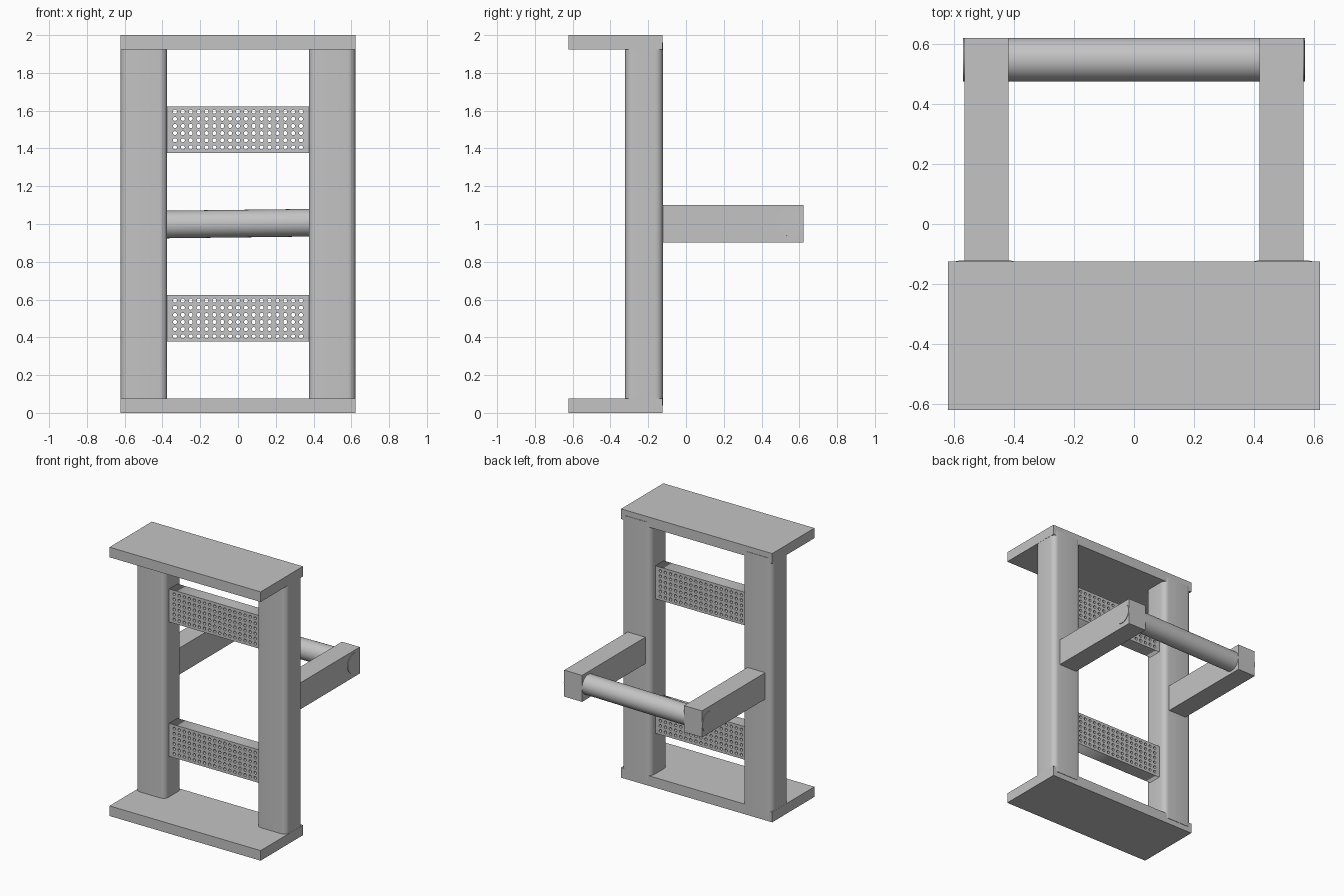
import bpy, bmesh, math
from mathutils import Matrix

if "Cube" in bpy.data.objects:
    bpy.data.objects.remove(bpy.data.objects["Cube"])

grey = bpy.data.materials.new("plain_grey")
grey.diffuse_color = (0.55, 0.55, 0.55, 1)
grey.use_nodes = True
grey.node_tree.nodes["Principled BSDF"].inputs["Base Color"].default_value = grey.diffuse_color


def finish(name, bm):
    mesh = bpy.data.meshes.new(name)
    bm.to_mesh(mesh)
    bm.free()
    mesh.materials.append(grey)
    obj = bpy.data.objects.new(name, mesh)
    bpy.context.collection.objects.link(obj)
    return obj


def smooth(obj):
    bpy.ops.object.select_all(action='DESELECT')
    obj.select_set(True)
    bpy.context.view_layer.objects.active = obj
    bpy.ops.object.shade_smooth_by_angle(angle=math.radians(35))


def box(name, x, y, z, radius=0):
    """Box from (min, max) ranges, optionally with rounded upright edges."""
    bm = bmesh.new()
    bmesh.ops.create_cube(bm, size=1)
    for v in bm.verts:
        v.co = [r[0] if c < 0 else r[1] for c, r in zip(v.co, (x, y, z))]
    if radius:
        upright = [e for e in bm.edges
                   if abs(e.verts[0].co.z - e.verts[1].co.z) > 0.1]
        bmesh.ops.bevel(bm, geom=upright, offset=radius, segments=6,
                        profile=0.5, affect='EDGES')
    obj = finish(name, bm)
    if radius:
        smooth(obj)
    return obj


def perforated_panel(name, z):
    """Flat panel with a 17 x 6 grid of round through-holes."""
    curve = bpy.data.curves.new(name, 'CURVE')
    curve.dimensions = '2D'
    curve.fill_mode = 'BOTH'
    curve.extrude = 0.05

    def loop(points):
        s = curve.splines.new('POLY')
        s.points.add(len(points) - 1)
        for p, (px, py) in zip(s.points, points):
            p.co = (px, py, 0, 1)
        s.use_cyclic_u = True

    w, h = 0.38, 0.123
    loop([(-w, -h), (w, -h), (w, h), (-w, h)])
    for i in range(17):
        for j in range(6):
            cx, cy = (i - 8) * 0.0417, (j - 2.5) * 0.0378
            loop([(cx + 0.0108 * math.cos(a * math.tau / 12),
                   cy + 0.0108 * math.sin(a * math.tau / 12)) for a in range(12)])
    curve.materials.append(grey)
    obj = bpy.data.objects.new(name, curve)
    bpy.context.collection.objects.link(obj)
    obj.location = (0, -0.225, z)
    obj.rotation_euler = (math.pi / 2, 0, 0)
    bpy.ops.object.select_all(action='DESELECT')
    obj.select_set(True)
    bpy.context.view_layer.objects.active = obj
    bpy.ops.object.convert(target='MESH')


# Base and top plates
box("base_plate", (-0.622, 0.622), (-0.622, -0.125), (0, 0.075))
box("top_plate", (-0.622, 0.622), (-0.622, -0.125), (1.925, 2))

# Rounded posts and the arms reaching backwards
for side, s in (("left", -1), ("right", 1)):
    box(side + "_post", sorted((s * 0.375, s * 0.621)), (-0.322, -0.122),
        (0.04, 1.96), radius=0.04)
    box(side + "_arm", sorted((s * 0.42, s * 0.567)), (-0.13, 0.622),
        (0.903, 1.1))

# Perforated panels between the posts
perforated_panel("lower_panel", 0.5)
perforated_panel("upper_panel", 1.5)

# Round bar through the arm ends, very slightly tilted
bm = bmesh.new()
bmesh.ops.create_cone(bm, cap_ends=True, segments=32, radius1=0.073,
                      radius2=0.073, depth=1.142,
                      matrix=Matrix.Translation((0, 0.549, 1.002))
                      @ Matrix.Rotation(math.radians(90 - 0.7), 4, 'Y'))
smooth(finish("round_bar", bm))
